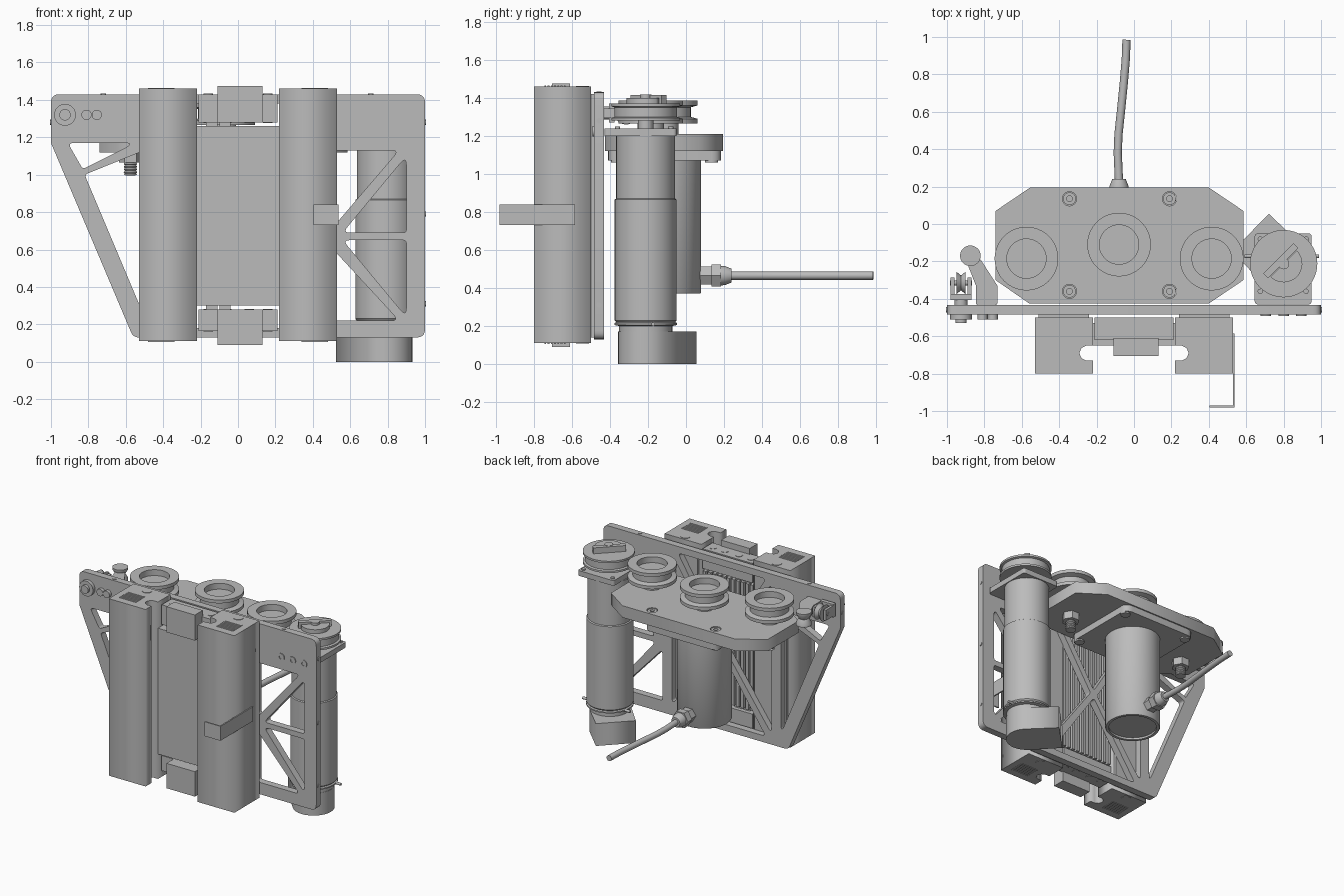
import bpy, bmesh
from math import radians, pi, cos, sin
from mathutils import Vector, Matrix

cube = bpy.data.objects.get("Cube")
if cube:
    bpy.data.objects.remove(cube)

grey = bpy.data.materials.new("machined grey")
grey.use_nodes = True
tone = (0.5, 0.5, 0.5, 1)
grey.diffuse_color = tone
grey.node_tree.nodes["Principled BSDF"].inputs["Base Color"].default_value = tone


def finish(name, mesh, smooth=False):
    ob = bpy.data.objects.new(name, mesh)
    bpy.context.scene.collection.objects.link(ob)
    mesh.materials.clear()
    mesh.materials.append(grey)
    if smooth:
        bpy.ops.object.select_all(action='DESELECT')
        ob.select_set(True)
        bpy.context.view_layer.objects.active = ob
        bpy.ops.object.shade_smooth_by_angle(angle=radians(35))
    return ob


def box(name, x, y, z):
    bm = bmesh.new()
    size = Vector((x[1] - x[0], y[1] - y[0], z[1] - z[0]))
    mid = Vector((sum(x), sum(y), sum(z))) / 2
    bmesh.ops.create_cube(bm, size=1, matrix=Matrix.Translation(mid) @ Matrix.Diagonal(size).to_4x4())
    me = bpy.data.meshes.new(name)
    bm.to_mesh(me)
    bm.free()
    return finish(name, me)


def lathe(name, profile, loc, axis='Z', sides=48):
    """Spin (radius, height) points about an axis; start and end on radius 0 for a closed solid."""
    bm = bmesh.new()
    vs = [bm.verts.new((r, 0, h)) for r, h in profile]
    edges = [bm.edges.new(p) for p in zip(vs, vs[1:])]
    bmesh.ops.spin(bm, geom=vs + edges, cent=(0, 0, 0), axis=(0, 0, 1), angle=2 * pi, steps=sides)
    bmesh.ops.remove_doubles(bm, verts=bm.verts, dist=1e-5)
    bmesh.ops.recalc_face_normals(bm, faces=bm.faces)
    turn = {'Z': Matrix(), 'Y': Matrix.Rotation(-pi / 2, 4, 'X'), 'X': Matrix.Rotation(pi / 2, 4, 'Y')}[axis]
    bm.transform(Matrix.Translation(loc) @ turn)
    me = bpy.data.meshes.new(name)
    bm.to_mesh(me)
    bm.free()
    return finish(name, me, sides > 8)


def rod(name, r, a, b, loc, axis='Z', sides=32):
    return lathe(name, [(0, a), (r, a), (r, b), (0, b)], loc, axis, sides)


def fillet(pts, r, steps=5):
    """Round the corners of a closed outline."""
    pts = [Vector(p) for p in pts]
    out = []
    for i, p in enumerate(pts):
        u, v = (pts[i - 1] - p).normalized(), (pts[(i + 1) % len(pts)] - p).normalized()
        if r == 0:
            out.append(p)
            continue
        d = r / max(0.3, ((1 + u.dot(v)) / max(1e-6, 1 - u.dot(v))) ** -0.5)
        a, b = p + u * d, p + v * d
        for k in range(steps + 1):
            t = k / steps
            out.append(a * (1 - t) ** 2 + p * 2 * t * (1 - t) + b * t * t)
    return out


def circle(x, y, r, n=24):
    return [Vector((x + r * cos(2 * pi * k / n), y + r * sin(2 * pi * k / n))) for k in range(n)]


def slab(name, loops, lo, hi, upright=False):
    """Extrude an outline with holes along z, or along y when upright."""
    cu = bpy.data.curves.new(name, 'CURVE')
    cu.dimensions, cu.fill_mode, cu.extrude = '2D', 'BOTH', (hi - lo) / 2
    for loop in loops:
        sp = cu.splines.new('POLY')
        sp.points.add(len(loop) - 1)
        for q, p in zip(sp.points, loop):
            q.co = (p[0], p[1], 0, 1)
        sp.use_cyclic_u = True
    tmp = bpy.data.objects.new(name + " outline", cu)
    bpy.context.scene.collection.objects.link(tmp)
    bpy.context.view_layer.update()
    me = bpy.data.meshes.new_from_object(tmp.evaluated_get(bpy.context.evaluated_depsgraph_get()))
    bpy.data.objects.remove(tmp)
    mid = (lo + hi) / 2
    if upright:
        me.transform(Matrix.Translation((0, mid, 0)) @ Matrix.Rotation(pi / 2, 4, 'X'))
    else:
        me.transform(Matrix.Translation((0, 0, mid)))
    return finish(name, me)


# Main upright plate with trussed windows
outline = fillet([(-1, 1.43), (1, 1.43), (1, .13), (-.56, .13), (-1, 1.17)], .045)
windows = [
    [(-.91, 1.17), (-.55, 1.17), (-.83, 1.03)],
    [(-.82, 1), (-.5, 1.13), (-.5, .24)],
    [(.5, 1.13), (.86, 1.13), (.5, .71)],
    [(.9, 1.1), (.9, .69), (.56, .69)],
    [(.9, .65), (.9, .24), (.56, .65)],
    [(.5, .61), (.86, .22), (.5, .22)],
    [(-.37, 1.38), (.37, 1.38), (0, .78)],
    [(-.37, .18), (.37, .18), (0, .72)],
    [(-.42, 1.36), (-.03, .75), (-.42, .21)],
    [(.42, 1.36), (.03, .75), (.42, .21)],
]
slab("mounting_plate", [outline] + [fillet(w, .018) for w in windows], -.485, -.432, True)
for x in (.705, .8, .895):
    lathe("plate_screw", [(0, 0), (.028, 0), (.028, -.006), (.014, -.006), (.014, -.002), (0, -.002)],
          (x, -.485, 1.225), 'Y', 24)
for z in (.31, .79, 1.28):
    for s in (-1, 1):
        if s > 0 or z > 1.2:
            rod("edge_screw", .014, -.004, .004, (s, -.458, z), 'X', 16)
for x in (-.72, .71):
    rod("edge_screw", .014, -.004, .004, (x, -.458, 1.43), 'Z', 16)

# Twin front rails with a rounded inner channel
rail = [(.53, -.8), (.53, -.5), (.22, -.5), (.22, -.65), (.255, -.65), (.28, -.662), (.293, -.69),
        (.28, -.718), (.255, -.73), (.22, -.73), (.22, -.8)]
for s in (-1, 1):
    slab("rail", [[(s * x, y) for x, y in rail]], .11, 1.46)
    box("rail_spacer", sorted((s * .24, s * .51)), (-.505, -.48), (.14, 1.42))
    for z, d in ((1.46, 1), (.11, -1)):
        rod("rail_screw", .035, -.003, .003, (s * .385, -.545, z), 'Z', 24)
        for k in range(7):
            y = -.745 + k * .017
            box("rail_end_slat", sorted((s * .34, s * .48)), (y, y + .009), (z - .004, z + .004))

# Carriage between the rails, with end caps, tabs and rear fins
box("carriage", (-.22, .22), (-.65, -.53), (.3, 1.26))
for k in range(11):
    x = -.2 + k * .04
    box("carriage_fin", (x - .012, x + .012), (-.54, -.505), (.3, 1.26))
for lo, hi, tab in ((1.28, 1.43, (1.28, 1.475)), (.165, .28, (.09, .28))):
    box("carriage_end_cap", (-.21, .21), (-.62, -.5), (lo, hi))
    box("carriage_tab", (-.11, .13), (-.705, -.61), tab)
    for x in (-.16, -.06, .06, .16):
        rod("cap_screw", .025, lo - .003, hi + .003, (x, -.555, 0), 'Z', 20)
for x in (-.17, -.1):
    box("carriage_link", (x, x + .06), (-.6, -.53), (1.24, 1.3))
    box("carriage_link", (x, x + .06), (-.6, -.53), (.26, .31))

# Bent sheet flag beside the rail
box("flag_arm", (.528, .538), (-.975, -.585), (.73, .84))
box("flag_tip", (.405, .538), (-.98, -.97), (.73, .84))

# Octagonal drive deck with bolt holes
deck = [(-.74, -.3), (-.56, -.425), (.4, -.425), (.585, -.3), (.585, .07), (.4, .195), (-.555, .195), (-.74, .07)]
bolts = [(x, y) for x in (-.345, .19) for y in (-.36, .135)]
slab("drive_deck", [deck] + [circle(x, y, .038) for x, y in bolts], 1.12, 1.21)
flange = fillet([(-.385, -.41), (.225, -.41), (.225, .185), (-.385, .185)], .06)
slab("motor_flange", [flange], 1.07, 1.12)
for x, y in bolts:
    lathe("deck_bolt", [(0, 1.06), (.034, 1.06), (.034, 1.205), (.016, 1.205), (.016, 1.18), (0, 1.18)],
          (x, y, 0), sides=24)

# Three grooved pulleys
pulley = [(0, 1.21), (.07, 1.21), (.07, 1.265), (.17, 1.265), (.17, 1.29), (.135, 1.3), (.135, 1.35),
          (.17, 1.36), (.17, 1.385), (.105, 1.385), (.105, 1.34), (0, 1.34)]
for x, y in ((-.575, -.185), (-.08, -.11), (.415, -.185)):
    lathe("pulley", pulley, (x, y, 0), sides=64)
for x in (-.575, .415):
    rod("pulley_nut", .062, 1.065, 1.12, (x, -.185, 0), sides=6)
    thread = [(0, .995)]
    for k in range(5):
        thread += [(.036, .998 + k * .015), (.03, 1.006 + k * .015)]
    lathe("pulley_stud", thread + [(.036, 1.075), (0, 1.075)], (x, -.185, 0), sides=24)

# Drive motor, cable gland and cable
lathe("drive_motor", [(0, .385), (.165, .385), (.165, .37), (.185, .37), (.19, .378), (.19, 1.08), (0, 1.08)],
      (-.08, -.11, 0), sides=64)
gland = (-.08, 0, .465)
rod("gland_base", .055, .06, .14, gland, 'Y', 6)
rod("gland_nut", .066, .135, .185, gland, 'Y', 6)
lathe("gland_cone", [(0, .18), (.052, .18), (.05, .205), (.036, .24), (0, .24)], gland, 'Y')
cu = bpy.data.curves.new("cable", 'CURVE')
cu.dimensions, cu.bevel_depth, cu.bevel_resolution, cu.use_fill_caps = '3D', .022, 4, True
sp = cu.splines.new('POLY')
path = [(-.08, .22), (-.087, .38), (-.083, .48), (-.07, .6), (-.055, .75), (-.044, .88), (-.04, .985)]
sp.points.add(len(path) - 1)
for q, (x, y) in zip(sp.points, path):
    q.co = (x, y, .465, 1)
tmp = bpy.data.objects.new("cable path", cu)
bpy.context.scene.collection.objects.link(tmp)
bpy.context.view_layer.update()
mesh = bpy.data.meshes.new_from_object(tmp.evaluated_get(bpy.context.evaluated_depsgraph_get()))
bpy.data.objects.remove(tmp)
finish("cable", mesh, True)

# Gear motor column with its wedge-shaped foot
cx, cy = .79, -.212
lathe("gear_motor", [(0, .16), (.14, .16), (.14, .2), (.165, .205), (.165, .215), (.155, .22), (.163, .23),
                     (.163, .865), (.155, .87), (.155, 1.2), (0, 1.2)], (cx, cy, 0), sides=64)
foot = []
for k in range(17):
    a = radians(-135 + 180 * k / 16)
    foot.append((cx - .003 + .145 * cos(a), cy + .145 * sin(a)))
foot += [(.722, .055), (.525, -.145)]
slab("gear_motor_foot", [foot], 0, .17)
rod("clamp_pin", .01, -.2, .2, (cx, cy + .04, .21), 'X', 12)

# Spool and hub on the gear motor
slab("gear_plate", [fillet([(.645, -.43), (.95, -.43), (.95, -.05), (.645, -.05)], .02)], 1.2, 1.24)
for x in (.675, .92):
    for y in (-.36, -.08):
        rod("plate_bolt", .014, 1.235, 1.25, (x, y, 0), sides=16)
lathe("gear_spool", [(0, 1.23), (.04, 1.23), (.04, 1.28), (.18, 1.28), (.18, 1.295), (.165, 1.3), (.165, 1.35),
                     (.18, 1.355), (.18, 1.37), (0, 1.37)], (.8, cy, 0), sides=64)
half = [(.8 + .1 * cos(radians(a)), cy + .1 * sin(radians(a))) for a in range(-135, 46, 12)]
slab("spool_hub", [half], 1.365, 1.4)
bar = box("spool_bar", (-.115, .115), (-.018, .018), (1.365, 1.415))
bar.data.transform(Matrix.Translation((.785, cy + .015, 0)) @ Matrix.Rotation(pi / 4, 4, 'Z'))
rod("hub_shaft", .03, 1.36, 1.418, (.8, cy, 0))

# Cable guide: swing lever, roller and clevis on the upper corner
lever = [(-.845, -.432), (-.73, -.432), (-.73, -.33), (-.82, -.19), (-.9, -.19), (-.845, -.33)]
slab("guide_lever", [fillet(lever, .012)], 1.295, 1.345)
lathe("guide_roller", [(0, 1.27), (.055, 1.27), (.055, 1.285), (.035, 1.32), (.055, 1.355), (.055, 1.37), (0, 1.37)],
      (-.875, -.17, 0))
for x in (-.81, -.755):
    rod("guide_screw", .027, -.51, -.47, (x, 0, 1.32), 'Y', 24)
lathe("guide_knob", [(0, -.53), (.03, -.53), (.03, -.51), (.058, -.51), (.058, -.48), (0, -.48)], (-.925, 0, 1.32), 'Y')
rod("clevis_stem", .035, -.44, -.385, (-.925, 0, 1.32), 'Y')
box("clevis_base", (-.98, -.87), (-.405, -.375), (1.27, 1.37))
for x in (-.98, -.89):
    box("clevis_cheek", (x, x + .02), (-.4, -.285), (1.28, 1.36))
lathe("clevis_wheel", [(0, -.025), (.06, -.025), (.04, 0), (.06, .025), (0, .025)], (-.925, -.315, 1.32), 'X')
rod("clevis_pin", .014, -.06, .06, (-.925, -.315, 1.32), 'X', 16)
